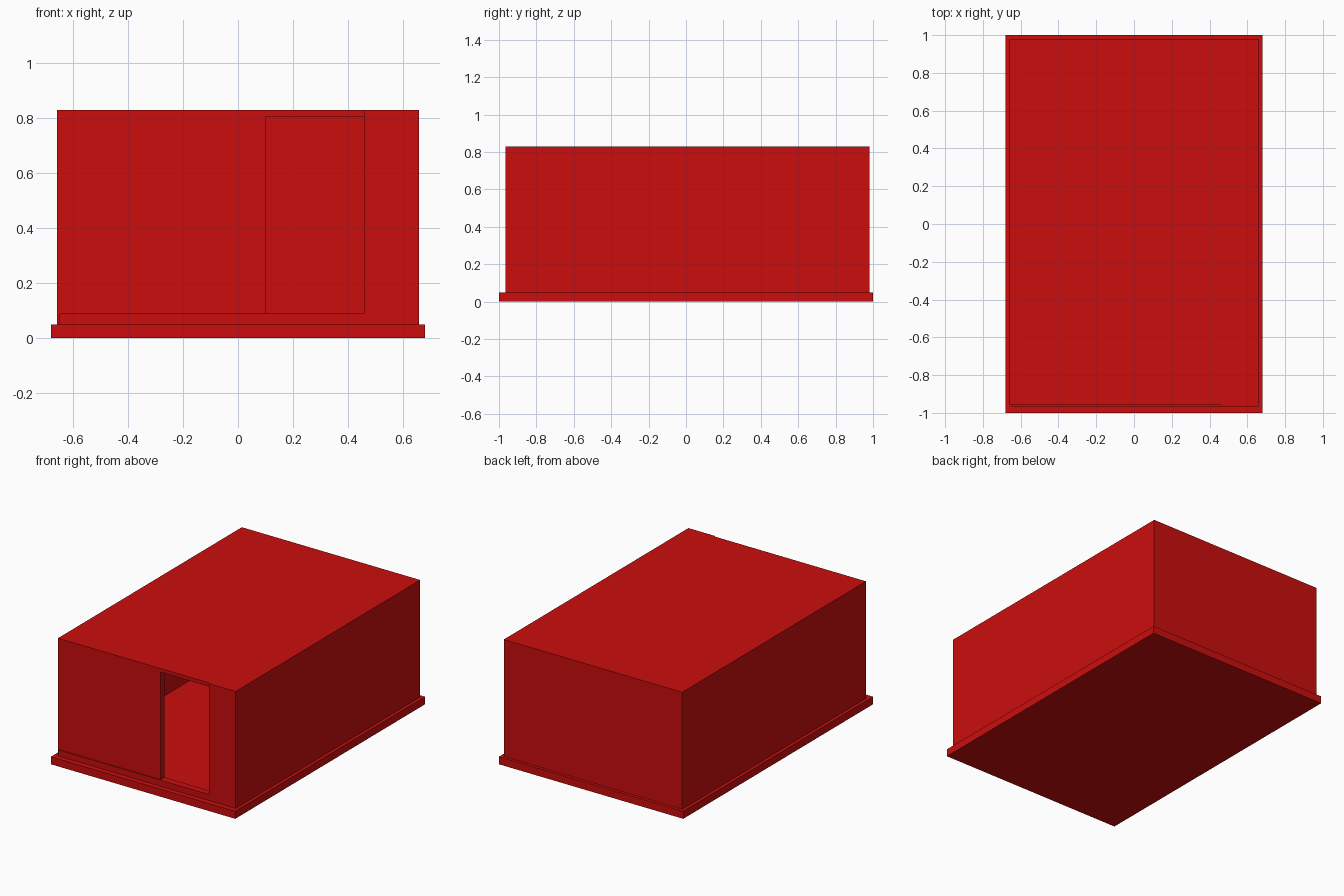
import bpy

# Remove the default object
cube = bpy.data.objects.get("Cube")
if cube:
    bpy.data.objects.remove(cube, do_unlink=True)

# Single flat colour
red = bpy.data.materials.new("bright red")
red.use_nodes = True
colour = (0.6, 0.004, 0.004, 1)
red.diffuse_color = colour
red.node_tree.nodes["Principled BSDF"].inputs["Base Color"].default_value = colour


def box(name, x, y, z):
    """Box spanning the given (low, high) ranges."""
    centre = [(a + b) / 2 for a, b in (x, y, z)]
    bpy.ops.mesh.primitive_cube_add(size=1, location=centre)
    part = bpy.context.object
    part.name = name
    part.scale = [b - a for a, b in (x, y, z)]
    bpy.ops.object.transform_apply(location=False, rotation=False, scale=True)
    part.data.materials.append(red)
    return part


WALL = 0.04
HALF = 0.658
FRONT, BACK = -0.957, 0.98
FLOOR, SILL, CEILING, TOP = 0.05, 0.09, 0.806, 0.83
DOOR_LEFT, DOOR_RIGHT = 0.10, 0.46
STEP = FRONT - 0.008

# Base slab and roof
box("base_slab", (-0.68, 0.68), (-1, 1), (0, FLOOR))
box("roof", (-HALF, HALF), (FRONT, BACK), (CEILING, TOP))

# Side and back walls
for side, name in ((-1, "right_wall"), (1, "left_wall")):
    inner, outer = side * (HALF - WALL), side * HALF
    box(name, (min(inner, outer), max(inner, outer)), (FRONT, BACK), (FLOOR, CEILING))
inside = HALF - WALL
box("back_wall", (-inside, inside), (BACK - WALL, BACK), (FLOOR, CEILING))

# Front wall around the doorway, with a slightly proud sill and pier
box("front_wall", (-inside, DOOR_LEFT), (FRONT, FRONT + WALL), (SILL, CEILING))
box("door_sill", (-0.648, DOOR_RIGHT), (STEP, FRONT + WALL), (FLOOR, SILL))
box("front_pier", (DOOR_RIGHT, HALF), (STEP, FRONT + WALL), (FLOOR, TOP))
